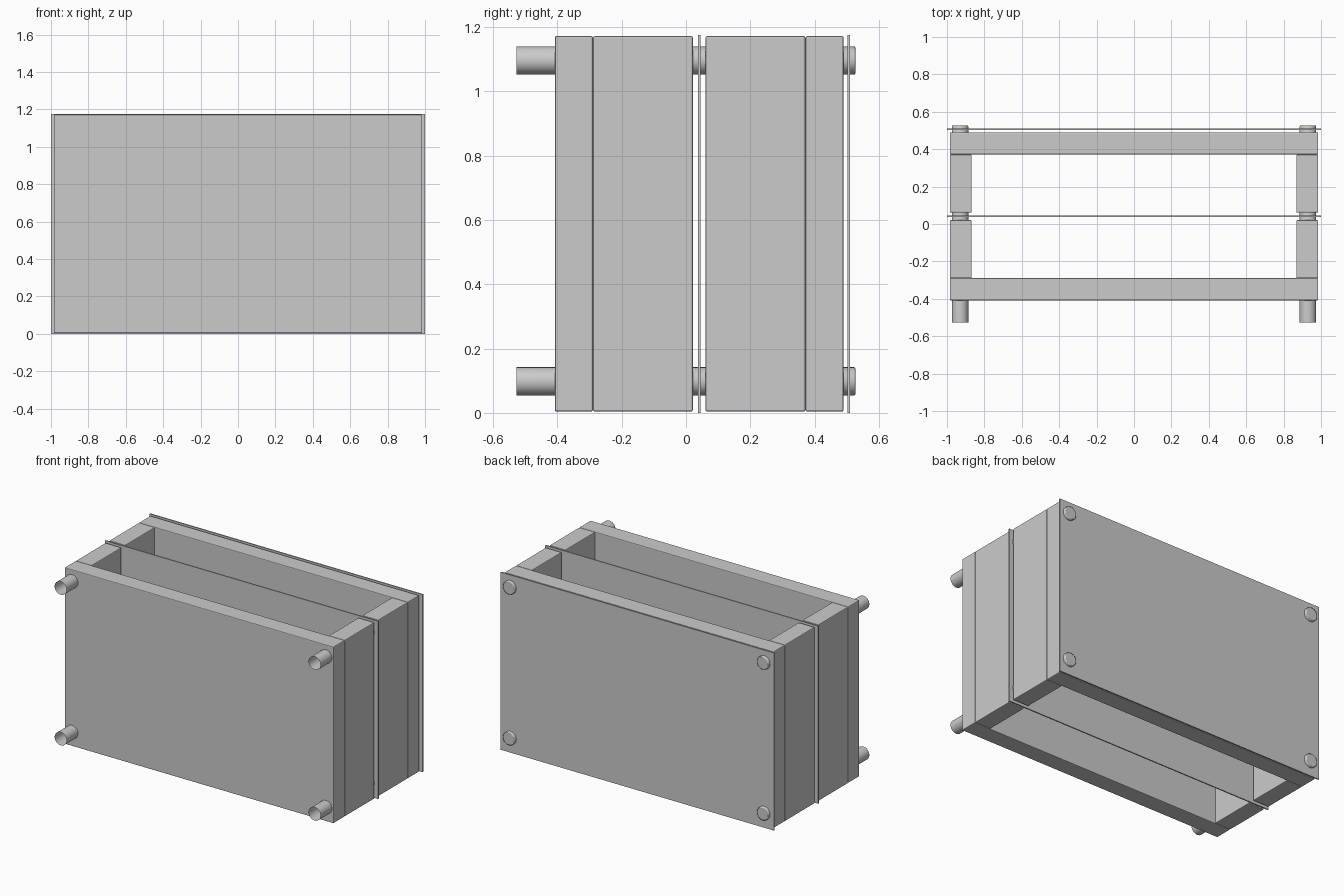
import bpy
import bmesh
import math
from mathutils import Matrix

cube = bpy.data.objects.get("Cube")
if cube:
    bpy.data.objects.remove(cube, do_unlink=True)

HEIGHT = 1.176

grey = bpy.data.materials.new("light grey")
grey.use_nodes = True
grey.diffuse_color = (0.6, 0.6, 0.6, 1)
grey.node_tree.nodes["Principled BSDF"].inputs["Base Color"].default_value = (0.6, 0.6, 0.6, 1)


def add_object(name, bm):
    mesh = bpy.data.meshes.new(name)
    bm.to_mesh(mesh)
    bm.free()
    mesh.materials.append(grey)
    obj = bpy.data.objects.new(name, mesh)
    bpy.context.collection.objects.link(obj)
    return obj


def box(name, x, y, z, bevel=0.0):
    """Box spanning the (low, high) pairs, with optional softened edges."""
    bm = bmesh.new()
    bmesh.ops.create_cube(bm, size=1)
    for v in bm.verts:
        v.co = [sum(r) / 2 + c * (r[1] - r[0]) for c, r in zip(v.co, (x, y, z))]
    obj = add_object(name, bm)
    if bevel:
        mod = obj.modifiers.new("soft edges", "BEVEL")
        mod.width = bevel
        mod.segments = 2
    return obj


def rod(name, x, z, y0, y1, radius):
    """Rod along y, open at the front and softly rounded at the back."""
    bm = bmesh.new()
    turn = Matrix.Translation((x, (y0 + y1) / 2, z)) @ Matrix.Rotation(math.pi / 2, 4, "X")
    bmesh.ops.create_cone(bm, cap_ends=True, segments=32, radius1=radius,
                          radius2=radius, depth=y1 - y0, matrix=turn)
    front = [f for f in bm.faces if f.normal.y < -0.9]
    bmesh.ops.delete(bm, geom=front, context="FACES_ONLY")
    rim = [e for e in bm.edges if all(v.co.y > y1 - 0.001 for v in e.verts)]
    bmesh.ops.bevel(bm, geom=rim, offset=0.005, segments=2, profile=0.5, affect="EDGES")
    for f in bm.faces:
        f.smooth = abs(f.normal.y) < 0.99
    return add_object(name, bm)


# Two long beams and the short spacer blocks between them
beam_z = (0.004, HEIGHT - 0.004)
for name, y in (("front_beam", (-0.408, -0.29)), ("back_beam", (0.372, 0.49))):
    box(name, (-0.985, 0.985), y, beam_z, 0.005)
for side, s in (("left", 1), ("right", -1)):
    x = sorted((s * 0.868, s * 0.985))
    for name, y in (("front", (-0.289, 0.021)), ("back", (0.061, 0.371))):
        box(f"{side}_{name}_spacer", x, y, beam_z, 0.005)

# Thin sheets in the middle and at the back
for name, y in (("middle_sheet", 0.041), ("back_sheet", 0.506)):
    box(name, (-1, 1), (y - 0.004, y + 0.004), (0, HEIGHT))

# Corner rods, open ended tubes at the front
for side, x in (("left", 0.93), ("right", -0.93)):
    for level, z in (("lower", 0.098), ("upper", 1.096)):
        rod(f"{side}_{level}_rod", x, z, -0.527, 0.527, 0.044)
